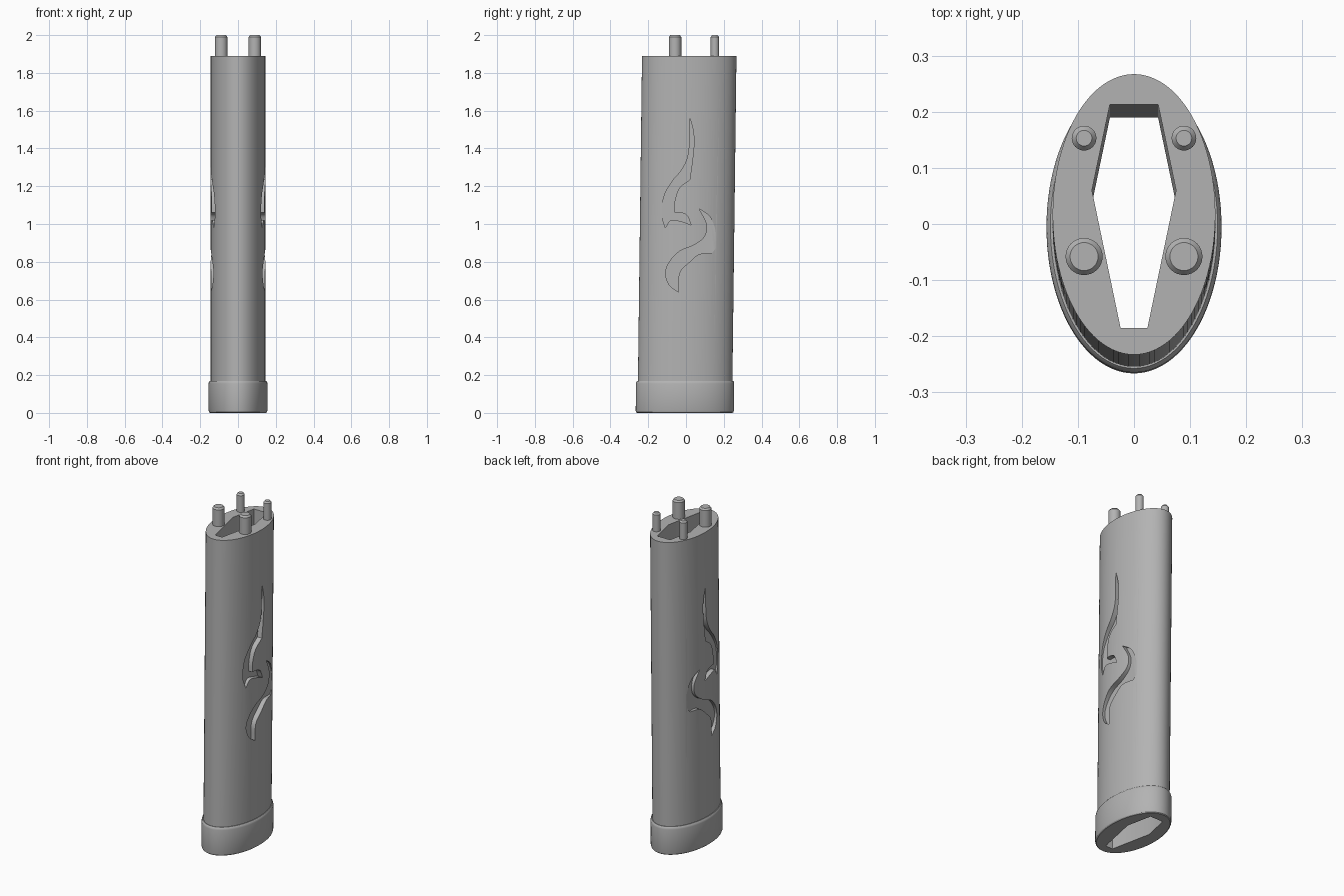
import bpy
import bmesh
from math import cos, sin, tau, radians
from mathutils import Vector

if "Cube" in bpy.data.objects:
    bpy.data.objects.remove(bpy.data.objects["Cube"], do_unlink=True)

GREY = (0.45, 0.45, 0.45, 1)
grey = bpy.data.materials.new("grey")
grey.use_nodes = True
grey.diffuse_color = GREY
grey.node_tree.nodes["Principled BSDF"].inputs["Base Color"].default_value = GREY

TOP, CAP = 1.89, 0.17
FLOOR = 0.115          # x of the flat carving floor


def lean(z):
    """Backward drift of the section with height."""
    return -0.0065 + 0.0125 * z


def ellipse(z, rx, ry, n=96):
    return [Vector((rx * cos(tau * i / n), lean(z) + ry * sin(tau * i / n), z)) for i in range(n)]


def loft(name, rings):
    """Closed solid through rings of equal point count."""
    bm = bmesh.new()
    loops = [[bm.verts.new(p) for p in ring] for ring in rings]
    for a, b in zip(loops, loops[1:]):
        for i in range(len(a)):
            j = (i + 1) % len(a)
            bm.faces.new((a[i], a[j], b[j], b[i]))
    bm.faces.new(loops[0][::-1])
    bm.faces.new(loops[-1])
    bmesh.ops.recalc_face_normals(bm, faces=bm.faces)
    mesh = bpy.data.meshes.new(name)
    bm.to_mesh(mesh)
    bm.free()
    mesh.materials.append(grey)
    obj = bpy.data.objects.new(name, mesh)
    bpy.context.collection.objects.link(obj)
    return obj


def select(obj):
    bpy.ops.object.select_all(action="DESELECT")
    obj.select_set(True)
    bpy.context.view_layer.objects.active = obj


def cut(obj, cutter):
    mod = obj.modifiers.new("cut", "BOOLEAN")
    mod.operation = "DIFFERENCE"
    mod.solver = "EXACT"
    mod.object = cutter
    select(obj)
    bpy.ops.object.modifier_apply(modifier=mod.name)


def smooth(obj):
    select(obj)
    bpy.ops.object.shade_smooth_by_angle(angle=radians(30))


def spline(points, steps=5):
    """Smooth curve through the points, leaving out the last one."""
    p = [Vector(q) for q in points]
    p = [2 * p[0] - p[1]] + p + [2 * p[-1] - p[-2]]
    out = []
    for a, b, c, d in zip(p, p[1:], p[2:], p[3:]):
        for i in range(steps):
            t = i / steps
            out.append(0.5 * (2 * b + (c - a) * t + (2 * a - 5 * b + 4 * c - d) * t ** 2
                              + (3 * b - a - 3 * c + d) * t ** 3))
    return out


# Flame outlines in (y, z), each edge running from one sharp tip to the next
upper_flame = [
    [(.02, 1.566), (.04, 1.48), (.04, 1.39), (.02, 1.235)],
    [(.02, 1.235), (-.035, 1.19), (-.06, 1.12), (-.062, 1.06)],
    [(-.062, 1.06), (-.03, 1.06), (.005, 1.045), (.027, .995)],
    [(.027, .995), (-.03, 1.015), (-.08, 1.02), (-.11, .98)],
    [(-.11, .98), (-.128, 1.05), (-.115, 1.15), (-.07, 1.23), (-.02, 1.29), (.015, 1.38), (.02, 1.566)],
]
lower_flame = [
    [(.07, 1.08), (.125, 1.04), (.155, .97), (.162, .89), (.138, .845)],
    [(.138, .845), (.07, .84), (.02, .80), (-.035, .74), (-.04, .64)],
    [(-.04, .64), (-.087, .675), (-.108, .738), (-.087, .80), (-.035, .855),
     (.045, .89), (.1, .935), (.11, 1.0), (.07, 1.08)],
]

# Main grip and its wider end cap
grip = loft("grip", [ellipse(CAP, .145, .25), ellipse(TOP, .145, .25)])
cap_profile = [(0, .148, .253), (.004, .153, .258), (.012, .156, .26),
               (.155, .156, .26), (.164, .154, .258), (CAP, .149, .253)]
end_cap = loft("end_cap", [ellipse(*ring) for ring in cap_profile])

# Six-sided hollow running the full length
half = [(.043, .213), (.075, .06), (.024, -.185)]
section = half + [(-x, y) for x, y in reversed(half)]
hollow = loft("hollow_cutter", [[Vector((x, y + lean(z) - lean(TOP), z)) for x, y in section]
                                for z in (-.1, TOP + .1)])
cutters = [hollow]
cut(grip, hollow)
cut(end_cap, hollow)

# Flames carved into both sides
for side in (-1, 1):
    for flame in (upper_flame, lower_flame):
        outline = [p for edge in flame for p in spline(edge)]
        cutter = loft("flame_cutter", [[Vector((side * x, p.x, p.y)) for p in outline]
                                       for x in (FLOOR, .3)])
        cut(grip, cutter)
        cutters.append(cutter)

for cutter in cutters:
    bpy.data.objects.remove(cutter, do_unlink=True)
smooth(grip)
smooth(end_cap)


# Chamfered locating pegs on the top face
def peg(name, x, y, r):
    rings = [(TOP - .01, r), (1.99, r), (2, r - .008)]
    smooth(loft(name, [[Vector((x + q * cos(tau * i / 32), y + q * sin(tau * i / 32), z))
                        for i in range(32)] for z, q in rings]))


for side, word in ((-1, "right"), (1, "left")):
    peg("front_peg_" + word, side * .089, -.058, .033)
    peg("back_peg_" + word, side * .089, .153, .022)
